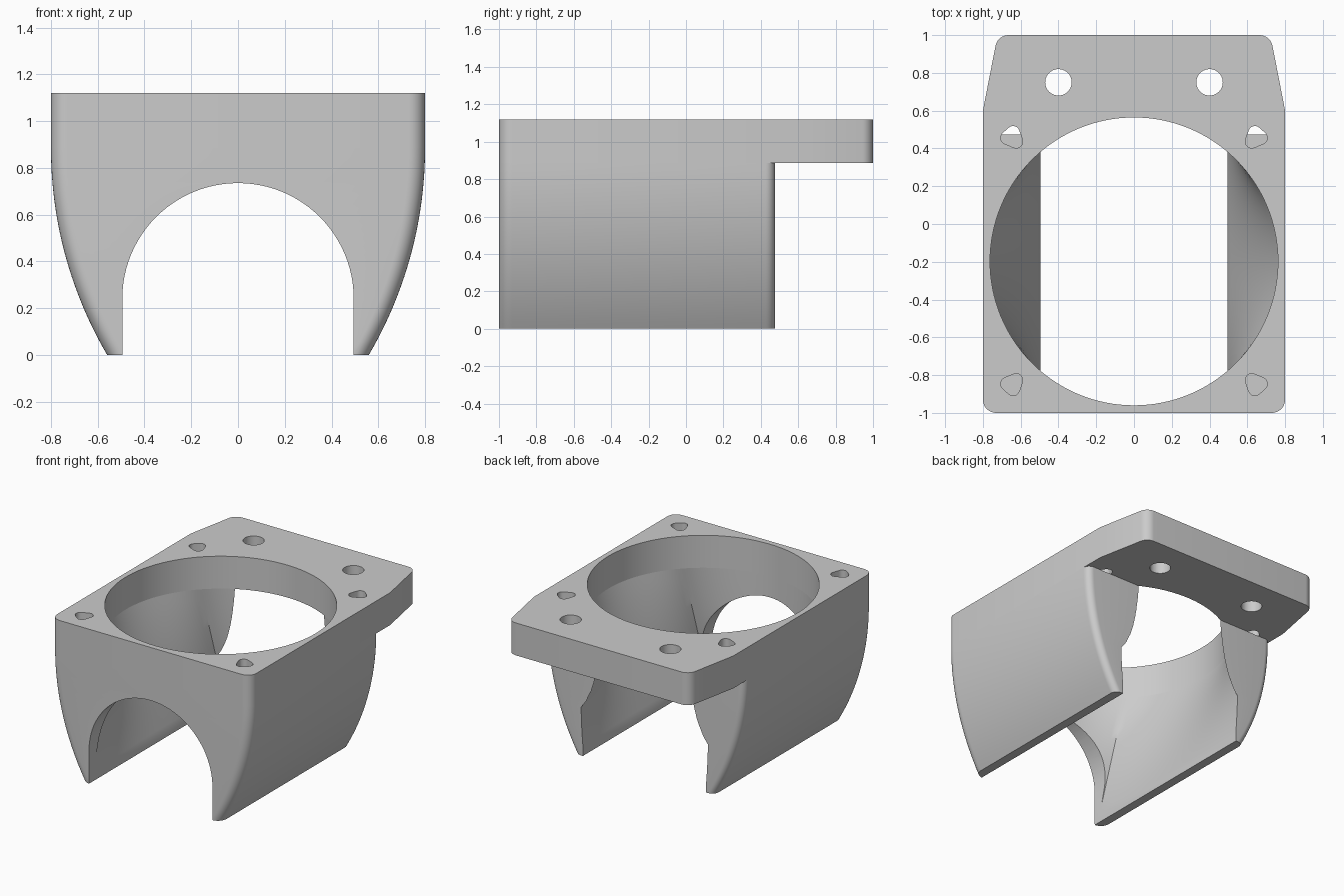
import bpy, bmesh, math
from mathutils import Vector

if "Cube" in bpy.data.objects:
    bpy.data.objects.remove(bpy.data.objects["Cube"])

TOP, SEAT = 1.12, 0.885          # plate top and underside
BORE, BORE_Y = 0.762, -0.198     # bore radius and centre
ARCH = 0.495                     # half width of the tunnel
BACK = 0.475                     # back of the legs

grey = bpy.data.materials.new("plain_grey")
grey.use_nodes = True
grey.diffuse_color = (0.6, 0.6, 0.6, 1)
grey.node_tree.nodes["Principled BSDF"].inputs["Base Color"].default_value = (0.6, 0.6, 0.6, 1)


def loft(name, rings):
    """Closed solid through rings that share one point count."""
    bm = bmesh.new()
    loops = [[bm.verts.new(p) for p in ring] for ring in rings]
    n = len(loops[0])
    for a, b in zip(loops, loops[1:]):
        for i in range(n):
            j = (i + 1) % n
            bm.faces.new((a[i], a[j], b[j], b[i]))
    bm.faces.new(loops[0][::-1])
    bm.faces.new(loops[-1])
    bmesh.ops.recalc_face_normals(bm, faces=bm.faces)
    mesh = bpy.data.meshes.new(name)
    bm.to_mesh(mesh)
    bm.free()
    mesh.materials.append(grey)
    obj = bpy.data.objects.new(name, mesh)
    bpy.context.collection.objects.link(obj)
    return obj


def rounded(corners, steps=8):
    """Convex outline, counter-clockwise, from (x, y, radius) corners."""
    out = []
    for i, (x, y, r) in enumerate(corners):
        p = Vector((x, y))
        a = (Vector(corners[i - 1][:2]) - p).normalized()
        b = (Vector(corners[(i + 1) % len(corners)][:2]) - p).normalized()
        if r == 0:
            out.append((x, y))
            continue
        half = a.angle(b) / 2
        centre = p + (a + b).normalized() * r / math.sin(half)
        start = p + a * r / math.tan(half) - centre
        sweep = math.pi - 2 * half
        for k in range(steps + 1):
            t = sweep * k / steps
            c, s = math.cos(t), math.sin(t)
            out.append((centre.x + c * start.x - s * start.y,
                        centre.y + s * start.x + c * start.y))
    return out


def circle(x, y, r, n):
    return [(x + r * math.cos(math.tau * i / n), y + r * math.sin(math.tau * i / n)) for i in range(n)]


def prism(name, outline, z0, z1):
    return loft(name, [[(x, y, z) for x, y in outline] for z in (z0, z1)])


def cut(obj, cutter):
    cutter.hide_render = True
    mod = obj.modifiers.new("cut", 'BOOLEAN')
    mod.operation, mod.solver, mod.object = 'DIFFERENCE', 'EXACT', cutter
    bpy.context.view_layer.objects.active = obj
    bpy.ops.object.modifier_apply(modifier=mod.name)
    bpy.data.objects.remove(cutter)


# Mounting plate with tapered back
half = [(0.8, -1, 0.07), (0.8, 0.6, 0), (0.722, 1, 0.07)]
outline = half + [(-x, y, r) for x, y, r in reversed(half)]
plate = prism("mounting_plate", rounded(outline), SEAT, TOP)
cut(plate, prism("bore_cutter", circle(0, BORE_Y, BORE, 128), 0.7, 1.3))

# Two round bolt holes and four rounded-triangle sockets
socket = [(0.565, -0.765, 0.035), (0.735, -0.835, 0.035), (0.625, -0.935, 0.035)]
for side in (-1, 1):
    cut(plate, prism("bolt_cutter", circle(0.4 * side, 0.75, 0.07, 40), 0.7, 1.3))
    for front in (True, False):
        pts = [(side * x, y if front else -0.39 - y, r) for x, y, r in socket]
        if (side > 0) == front:
            pts.reverse()
        cut(plate, prism("socket_cutter", rounded(pts), 0.7, 1.3))

# Duct body: sides curve inwards towards the feet
R = 1.75
rings = []
for k in range(25):
    z = SEAT * k / 24
    w = 0.8 - R + math.sqrt(R * R - (SEAT - z) ** 2)
    ring = rounded([(w, -1, 0.07), (w, BACK, 0.05), (-w, BACK, 0.05), (-w, -1, 0.07)])
    rings.append([(x, y, z) for x, y in ring])
body = loft("duct_body", rings)

# Funnel: round at the plate, rectangular at the feet
rings = []
for k in range(-1, 14):
    t = max(k, 0) / 12
    z = SEAT * (1 - k / 12)
    ring = []
    for x, y in circle(0, 0, 1, 128):
        m = max(abs(x), abs(y))
        ring.append((x * BORE * (1 - t) + x / m * 0.488 * t,
                     BORE_Y + y * BORE * (1 - t) + y / m * BORE * t, z))
    rings.append(ring)
cut(body, loft("funnel_cutter", rings))

# Arched tunnel from front to back
arch = [(-ARCH, -0.3), (ARCH, -0.3)]
arch += [(ARCH * math.cos(math.pi * i / 48), 0.24 + ARCH * math.sin(math.pi * i / 48)) for i in range(49)]
cut(body, loft("tunnel_cutter", [[(x, y, z) for x, z in arch] for y in (-1.3, 0.9)]))

# Smooth shading with crisp edges
for obj in (plate, body):
    bpy.ops.object.select_all(action='DESELECT')
    obj.select_set(True)
    bpy.context.view_layer.objects.active = obj
    bpy.ops.object.shade_smooth_by_angle(angle=math.radians(30))
